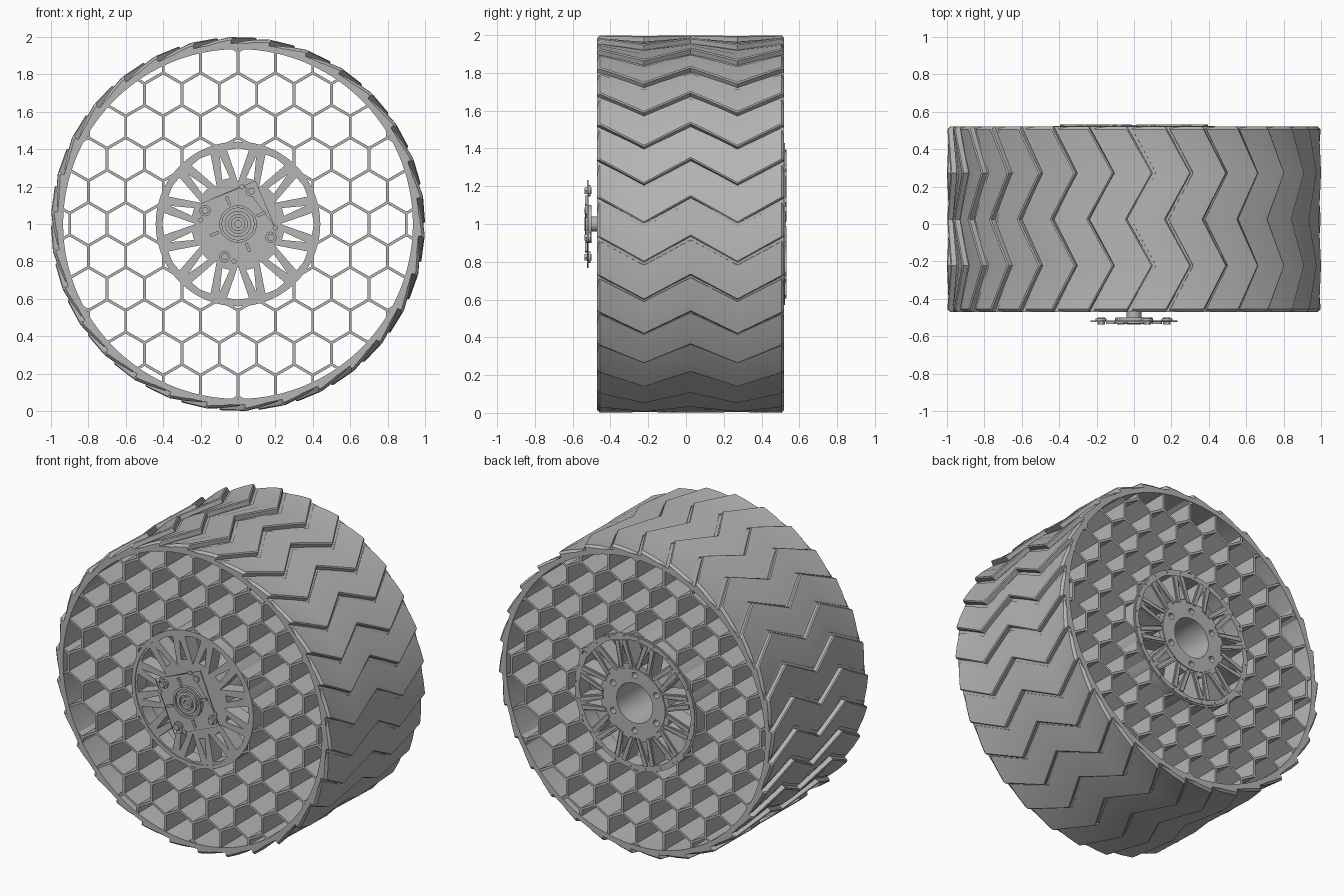
import bpy, bmesh, math
from math import sin, cos, pi, radians, sqrt
from mathutils import Vector

cube = bpy.data.objects.get("Cube")
if cube:
    bpy.data.objects.remove(cube)

GREY = (0.46, 0.46, 0.46, 1)
metal = bpy.data.materials.new("plain grey")
metal.use_nodes = True
metal.diffuse_color = GREY
metal.node_tree.nodes["Principled BSDF"].inputs["Base Color"].default_value = GREY

FRONT, BACK = -0.47, 0.52      # width of the wheel
RIM_IN, RIM_OUT = 0.935, 0.967
HUB_IN, HUB_OUT = 0.405, 0.44


def polar(r, deg):
    return Vector((r * cos(radians(deg)), r * sin(radians(deg))))


def circle(r, n=96, centre=Vector((0, 0))):
    return [centre + polar(r, 360 * i / n) for i in range(n)]


def finish(name, bm):
    """Turn a bmesh into an object centred on the axle."""
    bmesh.ops.remove_doubles(bm, verts=bm.verts, dist=0.0001)
    bmesh.ops.recalc_face_normals(bm, faces=bm.faces)
    mesh = bpy.data.meshes.new(name)
    bm.to_mesh(mesh)
    bm.free()
    mesh.materials.append(metal)
    obj = bpy.data.objects.new(name, mesh)
    obj.location.z = 1
    bpy.context.collection.objects.link(obj)
    bpy.ops.object.select_all(action='DESELECT')
    obj.select_set(True)
    bpy.context.view_layer.objects.active = obj
    bpy.ops.object.shade_smooth_by_angle(angle=radians(25))
    return obj


def plate(name, loops, y0, y1):
    """Extrude an outline with holes from y0 to y1."""
    curve = bpy.data.curves.new(name + "_outline", 'CURVE')
    curve.dimensions = '2D'
    curve.fill_mode = 'BOTH'
    curve.extrude = (y1 - y0) / 2
    for loop in loops:
        spline = curve.splines.new('POLY')
        spline.points.add(len(loop) - 1)
        for point, co in zip(spline.points, loop):
            point.co = (co.x, co.y, 0, 1)
        spline.use_cyclic_u = True
    temp = bpy.data.objects.new(name + "_outline", curve)
    bpy.context.collection.objects.link(temp)
    graph = bpy.context.evaluated_depsgraph_get()
    mesh = bpy.data.meshes.new_from_object(temp.evaluated_get(graph))
    bm = bmesh.new()
    bm.from_mesh(mesh)
    bpy.data.objects.remove(temp)
    bpy.data.meshes.remove(mesh)
    for v in bm.verts:
        x, z, depth = v.co
        v.co = (x, (y0 + y1) / 2 - depth, z)
    return finish(name, bm)


def clip(a, b, radius, keep_inside):
    """Shorten segment a-b at a circle; None when wholly removed."""
    ok = [(p.length < radius) == keep_inside for p in (a, b)]
    if not any(ok):
        return None
    if all(ok):
        return a, b
    good, bad = (a, b) if ok[0] else (b, a)
    lo, hi = 0.0, 1.0
    for _ in range(20):
        mid = (lo + hi) / 2
        if (good.lerp(bad, mid).length < radius) == keep_inside:
            lo = mid
        else:
            hi = mid
    return good, good.lerp(bad, lo)


# Outer rim and inner ring carrying the honeycomb
plate("outer_rim", [circle(RIM_OUT, 120), circle(RIM_IN, 120)], FRONT, BACK)
plate("inner_ring", [circle(HUB_OUT), circle(HUB_IN + 0.01)], FRONT, BACK)

# Honeycomb web, one box per cell wall
bm = bmesh.new()
CELL, HALF = 0.2, 0.0075
side = CELL / sqrt(3)
for row in range(-7, 8):
    for col in range(-7, 8):
        centre = Vector(((col + (row % 2) / 2) * CELL, row * side * 1.5))
        corners = [centre + polar(side, 30 + 60 * k) for k in range(4)]
        for a, b in zip(corners, corners[1:]):
            seg = clip(a, b, RIM_IN + 0.01, True)
            seg = seg and clip(*seg, HUB_OUT - 0.01, False)
            if not seg:
                continue
            p, q = seg
            along = (q - p).normalized() * HALF * 0.58
            across = Vector((-along.y, along.x)).normalized() * HALF
            ring = [p - along + across, p - along - across,
                    q + along - across, q + along + across]
            face = bm.faces.new([bm.verts.new((c.x, FRONT + 0.005, c.y)) for c in ring])
            out = bmesh.ops.extrude_face_region(bm, geom=[face], use_keep_orig=True)
            bmesh.ops.translate(bm, vec=(0, BACK - FRONT - 0.01, 0),
                                verts=[g for g in out["geom"] if isinstance(g, bmesh.types.BMVert)])
# Walls stay separate so that their shared corners remain sharp
finish("honeycomb_web", bm)

# Zigzag tread pads, ramped towards their clockwise edge
bm = bmesh.new()
PADS, SWING = 30, 8.0
pitch = 360 / PADS
quarter = (BACK - FRONT) / 4
stations = [(FRONT, 0, 0.015), (FRONT + 0.015, 0.5, 0)]
stations += [(FRONT + quarter, SWING, 0), (FRONT + 2 * quarter, 0, 0), (FRONT + 3 * quarter, SWING, 0)]
stations += [(BACK - 0.015, 0.5, 0), (BACK, 0, 0.015)]
profile = [(0, 0.95), (0, 0.973), (0.45, 0.987), (0.86, 1.0), (0.9, 0.995), (0.9, 0.95), (0.45, 0.95)]
for i in range(PADS):
    rings = []
    for y, shift, drop in stations:
        ring = []
        for t, r in profile:
            p = polar(r - (drop if r > 0.96 else 0), 103 - pitch * (i + t) - shift)
            ring.append(bm.verts.new((p.x, y, p.y)))
        rings.append(ring)
    for a, b in zip(rings, rings[1:]):
        for k in range(len(profile)):
            n = (k + 1) % len(profile)
            bm.faces.new((a[k], a[n], b[n], b[k]))
    bm.faces.new(rings[0])
    bm.faces.new(rings[-1][::-1])
finish("tread_pads", bm)

# Spoked plates at both ends: alternating triangular windows
windows = []
for i in range(12):
    a = 30 * i
    windows.append([polar(0.225, a), polar(0.4, a - 8.5), polar(0.405, a), polar(0.4, a + 8.5)])
    windows.append([polar(0.375, a + 15), polar(0.25, a + 20), polar(0.25, a + 10)])
rivet_holes = [circle(0.006, 6, polar(0.422, 15 * i + 4)) for i in range(24)]
bolt_holes = [circle(0.02, 16, polar(0.18, 60 * i + 30)) for i in range(6)]
plate("front_spokes", [circle(HUB_OUT)] + windows + rivet_holes, -0.465, -0.37)
plate("back_spokes", [circle(HUB_OUT - 0.01), circle(0.13, 48)] + windows + bolt_holes + rivet_holes,
      0.42, 0.525)
plate("back_hub_face", [circle(0.22, 48), circle(0.13, 48)] + bolt_holes, 0.5, 0.53)
plate("hub_tube", [circle(0.15, 48), circle(0.13, 48)], -0.38, 0.5)

# Raised caps along the back spokes
for i in range(12):
    a = 30 * i + 15
    for s in (-1, 1):
        plate(f"back_spoke_cap_{i}_{s}", [[polar(0.23, a + 7 * s), polar(0.23, a + 12 * s),
              polar(0.4, a + 5.5 * s), polar(0.4, a + 1.5 * s)]], 0.515, 0.533)

# Square mounting plate on the front with its axle
TILT = 68
holes = [circle(0.014, 12, polar(0.2, TILT + 90 * k + 16)) for k in range(4)]
plate("mounting_plate", [[polar(0.25, TILT + 90 * k) for k in range(4)]] + holes, -0.525, -0.517)
plate("axle", [circle(0.04, 32)], -0.52, -0.4)
plate("axle_flange", [circle(0.1, 48)], -0.517, -0.5)
for name, outer, inner, y in (("outer_collar", 0.1, 0.085, -0.531),
                              ("middle_collar", 0.07, 0.05, -0.534),
                              ("axle_collar", 0.038, 0.018, -0.537)):
    plate(name, [circle(outer, 40), circle(inner, 40)], y, -0.52)

# Corner bolts and short clamping bars on the mounting plate
for k in range(4):
    a = TILT + 90 * k
    plate(f"plate_bolt_{k}", [circle(0.02, 6, polar(0.19, a))], -0.537, -0.5)
    plate(f"plate_washer_{k}", [circle(0.03, 20, polar(0.19, a))], -0.517, -0.505)
    out, across = polar(1, a + 45), polar(1, a + 135)
    bar = [out * r + across * w for r, w in ((0.11, -0.008), (0.16, -0.008), (0.16, 0.008), (0.11, 0.008))]
    plate(f"clamp_bar_{k}", [bar], -0.534, -0.52)
